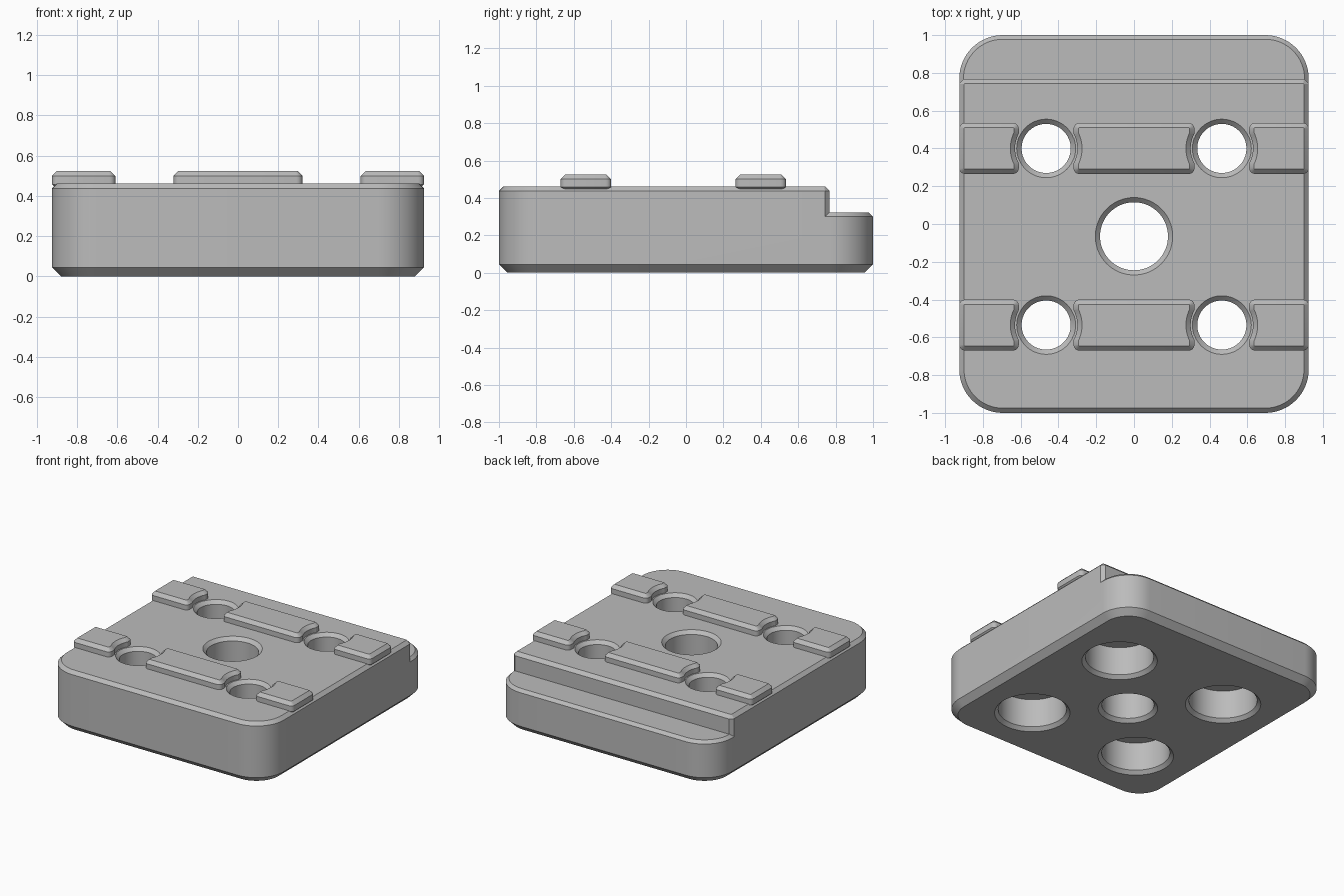
import bpy
import bmesh
import math

cube = bpy.data.objects.get("Cube")
if cube:
    bpy.data.objects.remove(cube, do_unlink=True)

grey = bpy.data.materials.new("machined grey")
grey.use_nodes = True
COLOUR = (0.5, 0.5, 0.5, 1)
grey.diffuse_color = COLOUR
grey.node_tree.nodes["Principled BSDF"].inputs["Base Color"].default_value = COLOUR


def outline(x0, x1, y0, y1, front, back, inset):
    """Rectangle with (radius, segments) for its front and back corners."""
    pts = []
    corners = [(x1, y1, -1, -1, back), (x0, y1, 1, -1, back),
               (x0, y0, 1, 1, front), (x1, y0, -1, 1, front)]
    for i, (cx, cy, sx, sy, (radius, segments)) in enumerate(corners):
        r = max(radius - inset, 0.004)
        ox = cx + sx * (inset + r)
        oy = cy + sy * (inset + r)
        for k in range(segments + 1):
            a = math.pi / 2 * (i + k / segments)
            pts.append((ox + r * math.cos(a), oy + r * math.sin(a)))
    return pts


def circle(x, y, r, n=64):
    return [(x + r * math.cos(math.tau * k / n), y + r * math.sin(math.tau * k / n))
            for k in range(n)]


def loft(name, rings):
    """Closed solid through a stack of (outline, height) rings."""
    bm = bmesh.new()
    loops = [[bm.verts.new((x, y, z)) for x, y in pts] for pts, z in rings]
    n = len(loops[0])
    for low, high in zip(loops, loops[1:]):
        for k in range(n):
            m = (k + 1) % n
            bm.faces.new((low[k], low[m], high[m], high[k]))
    bm.faces.new(loops[0][::-1])
    bm.faces.new(loops[-1])
    mesh = bpy.data.meshes.new(name)
    bm.to_mesh(mesh)
    bm.free()
    mesh.materials.append(grey)
    ob = bpy.data.objects.new(name, mesh)
    bpy.context.collection.objects.link(ob)
    return ob


def block(name, bounds, front, back, levels):
    return loft(name, [(outline(*bounds, front, back, inset), z) for inset, z in levels])


def combine(target, tool, operation):
    mod = target.modifiers.new("combine", 'BOOLEAN')
    mod.operation = operation
    mod.solver = 'EXACT'
    mod.object = tool
    bpy.context.view_layer.objects.active = target
    bpy.ops.object.modifier_apply(modifier=mod.name)
    bpy.data.objects.remove(tool, do_unlink=True)


W = 0.925
ROUND = (0.23, 16)

# Base slab, whose back strip stays exposed as the low step
plate = block("mounting_plate", (-W, W, -1, 1), ROUND, ROUND,
              [(0.045, 0), (0, 0.045), (0, 0.3), (0.022, 0.322)])

# Raised deck, stopping short of the back edge
deck = block("raised_deck", (-W, W, -1, 0.768), ROUND, (0.025, 1),
             [(0, 0.2), (0, 0.437), (0.025, 0.462)])
combine(plate, deck, 'UNION')

# Two rows of locating ribs, each in three pieces
ROWS = (0.4, -0.535)
for y in ROWS:
    for x0, x1 in ((-W, -0.61), (-0.32, 0.32), (0.61, W)):
        rib = block("locating_rib", (x0, x1, y - 0.135, y + 0.135), (0.03, 4), (0.03, 4),
                    [(0.025, 0.435), (0, 0.457), (0, 0.5), (0.025, 0.525)])
        combine(plate, rib, 'UNION')

# Corner bolt holes: counterbored below, chamfered above, relieving the rib ends
BOLT = [(0.27, -0.01), (0.235, 0.025), (0.235, 0.24), (0.13, 0.24), (0.13, 0.437),
        (0.156, 0.463), (0.165, 0.463), (0.165, 0.5), (0.2, 0.535)]
# Plain centre bore, chamfered at both ends
BORE = [(0.215, -0.01), (0.18, 0.025), (0.18, 0.437), (0.215, 0.472)]

holes = [(x, y, BOLT) for x in (-0.465, 0.465) for y in ROWS] + [(0, -0.065, BORE)]
for x, y, profile in holes:
    cutter = loft("hole_cutter", [(circle(x, y, r), z) for r, z in profile])
    combine(plate, cutter, 'DIFFERENCE')

# Smooth curved walls, crisp chamfers
bpy.ops.object.select_all(action='DESELECT')
plate.select_set(True)
bpy.context.view_layer.objects.active = plate
bpy.ops.object.shade_smooth_by_angle(angle=math.radians(28))
